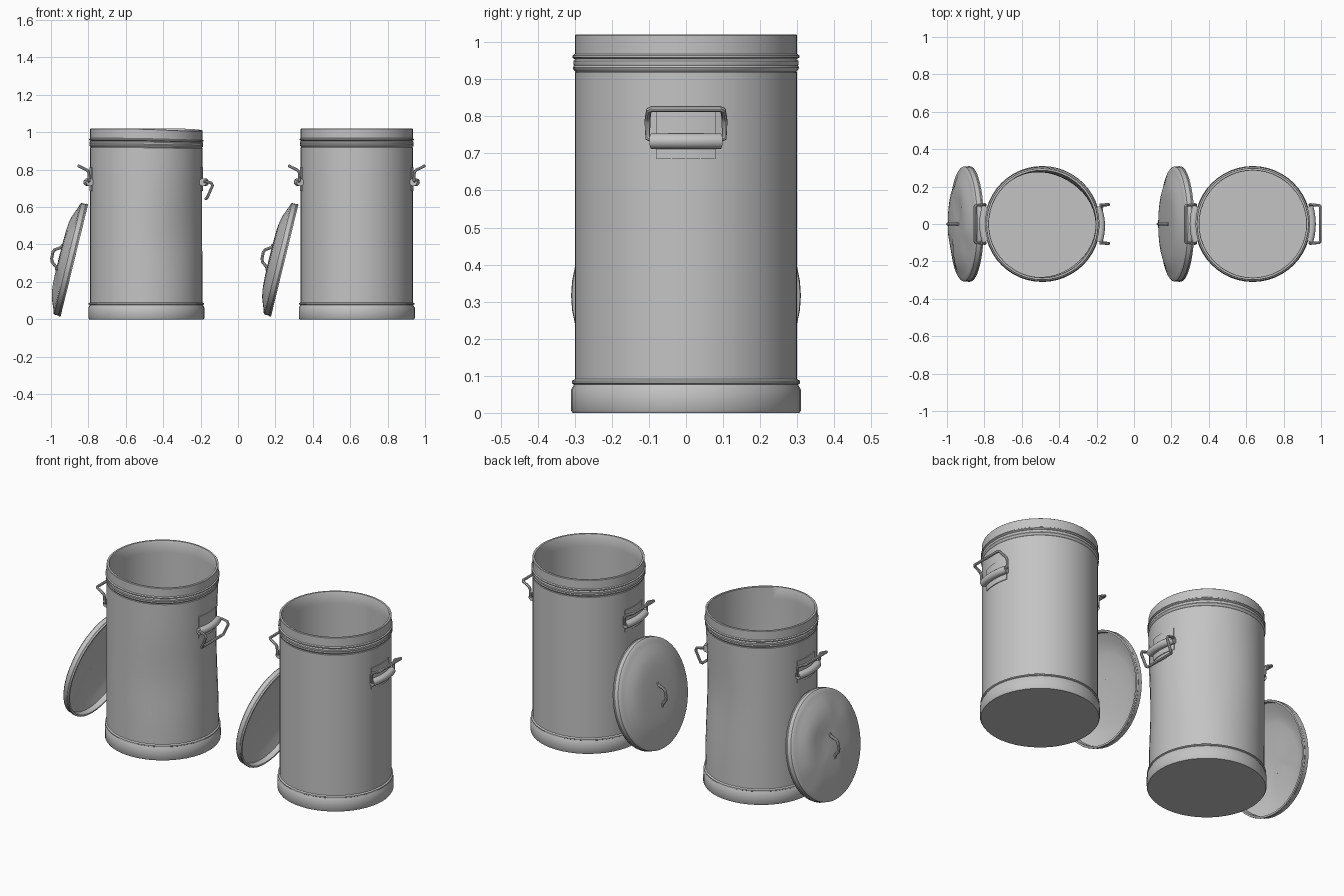
import bpy, bmesh
from math import sin, cos, pi, exp, radians
from mathutils import Matrix

cube = bpy.data.objects.get("Cube")
if cube:
    bpy.data.objects.remove(cube)

SEGMENTS = 48
WALL = 0.30

steel = bpy.data.materials.new("galvanised grey")
steel.use_nodes = True
grey = (0.55, 0.55, 0.55, 1)
steel.diffuse_color = grey
steel.node_tree.nodes["Principled BSDF"].inputs["Base Color"].default_value = grey


def finish(name, mesh, matrix, warp=None):
    """Bend, shade and place a part."""
    if warp:
        for v in mesh.vertices:
            v.co = warp(v.co)
    mesh.materials.clear()
    mesh.materials.append(steel)
    mesh.polygons.foreach_set("use_smooth", [True] * len(mesh.polygons))
    mesh.set_sharp_from_angle(angle=radians(35))
    obj = bpy.data.objects.new(name, mesh)
    obj.matrix_world = matrix
    bpy.context.collection.objects.link(obj)
    return obj


def lathe(name, profile, matrix, warp=None):
    """Spin a closed (radius, height) profile about z."""
    bm = bmesh.new()
    verts = [bm.verts.new((r, 0, z)) for r, z in profile]
    edges = [bm.edges.new(pair) for pair in zip(verts, verts[1:])]
    bmesh.ops.spin(bm, geom=verts + edges, cent=(0, 0, 0), axis=(0, 0, 1),
                   angle=2 * pi, steps=SEGMENTS, use_duplicate=False)
    bmesh.ops.remove_doubles(bm, verts=bm.verts, dist=0.0003)
    bmesh.ops.recalc_face_normals(bm, faces=bm.faces)
    mesh = bpy.data.meshes.new(name)
    bm.to_mesh(mesh)
    bm.free()
    return finish(name, mesh, matrix, warp)


def rod(name, points, radius, matrix, warp=None, sides=2):
    """Round bar along a path."""
    curve = bpy.data.curves.new(name + "_path", "CURVE")
    curve.dimensions = "3D"
    curve.bevel_depth = radius
    curve.bevel_resolution = sides
    curve.use_fill_caps = True
    spline = curve.splines.new("POLY")
    spline.points.add(len(points) - 1)
    for p, co in zip(spline.points, points):
        p.co = (*co, 1)
    temp = bpy.data.objects.new(name + "_path", curve)
    bpy.context.collection.objects.link(temp)
    mesh = bpy.data.meshes.new_from_object(
        temp.evaluated_get(bpy.context.evaluated_depsgraph_get()))
    bpy.data.objects.remove(temp)
    return finish(name, mesh, matrix, warp)


def curved_plate(name, half_angle, z0, z1, r0, r1, matrix, warp=None):
    """Plate wrapped around the wall."""
    steps = 8
    bm = bmesh.new()
    rows = []
    for i in range(steps + 1):
        a = half_angle * (2 * i / steps - 1)
        rows.append([bm.verts.new((r * cos(a), r * sin(a), z))
                     for r, z in ((r0, z0), (r1, z0), (r1, z1), (r0, z1))])
    for a, b in zip(rows, rows[1:]):
        for k in range(4):
            n = (k + 1) % 4
            bm.faces.new((a[k], a[n], b[n], b[k]))
    bm.faces.new(rows[0])
    bm.faces.new(rows[-1])
    bmesh.ops.recalc_face_normals(bm, faces=bm.faces)
    mesh = bpy.data.meshes.new(name)
    bm.to_mesh(mesh)
    bm.free()
    return finish(name, mesh, matrix, warp)


def bump(value, centre, width):
    return exp(-((value - centre) / width) ** 2)


def battered_body(co):
    """Shallow dents in the wall and a sagging rim."""
    co = co.copy()
    x, y = co.x / WALL, co.y / WALL
    back = max(0, 0.5 * x + 0.87 * y) ** 4
    front = max(0, 0.6 * x - 0.8 * y) ** 6
    dent = 0.022 * back * bump(co.z, 0.6, 0.28) + 0.012 * front * bump(co.z, 0.45, 0.2)
    co.x *= 1 - dent / WALL
    co.y *= 1 - dent / WALL
    co.z -= 0.016 * max(0, 0.8 * x - 0.4 * y) ** 2 * max(0, co.z - 0.85) / 0.17
    return co


def battered_lid(co):
    """Uneven creases in the dome."""
    co = co.copy()
    r = min(1, (co.x ** 2 + co.y ** 2) ** 0.5 / 0.3)
    co.z -= 0.012 * max(0, sin(co.x * 17 + 1) * cos(co.y * 15 - 0.8)) * r * (1 - r) * 4
    return co


# Body: base band, wall with beads, open rim, inner wall and floor
body_profile = [(0, 0), (0.306, 0), (0.31, 0.006), (0.31, 0.062), (0.304, 0.073),
                (0.303, 0.077), (0.308, 0.08), (0.308, 0.086), (WALL, 0.091)]
body_profile += [(WALL, 0.09 + 0.083 * i) for i in range(1, 10)]
body_profile += [(WALL, 0.918), (0.297, 0.921), (0.303, 0.926), (0.305, 0.932),
                 (0.302, 0.937), (0.304, 0.942), (0.304, 0.949), (0.298, 0.954),
                 (0.306, 0.959), (0.306, 0.964), (WALL, 0.968), (WALL, 1.018),
                 (0.298, 1.02), (0.288, 1.02), (0.286, 1.017)]
body_profile += [(0.286, 0.95 - 0.09 * i) for i in range(11)]
body_profile += [(0.286, 0.03), (0, 0.03)]

# Lid: rolled skirt, shoulder and shallow dome, hollow underneath
lid_profile = [(0, 0.084), (0.05, 0.084), (0.1, 0.083), (0.15, 0.081), (0.19, 0.077),
               (0.225, 0.069), (0.26, 0.056), (0.285, 0.046), (0.3, 0.042),
               (0.307, 0.036), (0.307, 0.012), (0.31, 0.008), (0.308, 0),
               (0.298, 0), (0.296, 0.03), (0.26, 0.047), (0.225, 0.06),
               (0.19, 0.068), (0.1, 0.074), (0, 0.075)]

# Half outlines of the swinging grips as (x, y, z), mirrored in y
raised = [(0.312, 0.085, 0.735), (0.306, 0.103, 0.742), (0.308, 0.104, 0.785),
          (0.316, 0.103, 0.797), (0.355, 0.1, 0.816), (0.361, 0.092, 0.82)]
dropped = [(0.312, 0.085, 0.735), (0.312, 0.103, 0.738), (0.347, 0.104, 0.73),
           (0.354, 0.104, 0.715), (0.325, 0.1, 0.65), (0.318, 0.092, 0.644)]


def side_handle(prefix, half, matrix, warp):
    curved_plate(prefix + "_plate", 0.27, 0.685, 0.812, 0.296, 0.304, matrix, warp)
    arc = [(0.316 * cos(a), 0.316 * sin(a), 0.733)
           for a in (0.06 * i - 0.3 for i in range(11))]
    rod(prefix + "_hinge_sleeve", arc, 0.021, matrix, warp, 4)
    loop = half + [(x, -y, z) for x, y, z in reversed(half)]
    rod(prefix + "_grip", loop, 0.008, matrix)


def bin_set(prefix, x, body_warp, lid_warp, left_grip):
    place = Matrix.Translation((x, 0, 0))
    lathe(prefix + "_body", body_profile, place, body_warp)
    side_handle(prefix + "_left_handle", left_grip, place, body_warp)
    side_handle(prefix + "_right_handle", raised, place @ Matrix.Rotation(pi, 4, "Z"), None)

    # Lid leaning on the right side of the body
    lean = place @ Matrix.Translation((-0.385, 0, 0.315)) @ Matrix.Rotation(-1.33, 4, "Y")
    lathe(prefix + "_lid", lid_profile, lean, lid_warp)
    grip = [(-0.075, 0, 0.08), (-0.06, 0, 0.084), (-0.05, 0, 0.096), (-0.036, 0, 0.114),
            (-0.02, 0, 0.12), (0.015, 0, 0.122), (0.03, 0, 0.116), (0.043, 0, 0.096),
            (0.052, 0, 0.084), (0.068, 0, 0.08)]
    rod(prefix + "_lid_grip", grip, 0.008, lean)


bin_set("dented_bin", -0.49, battered_body, battered_lid, dropped)
bin_set("clean_bin", 0.635, None, None, raised)
